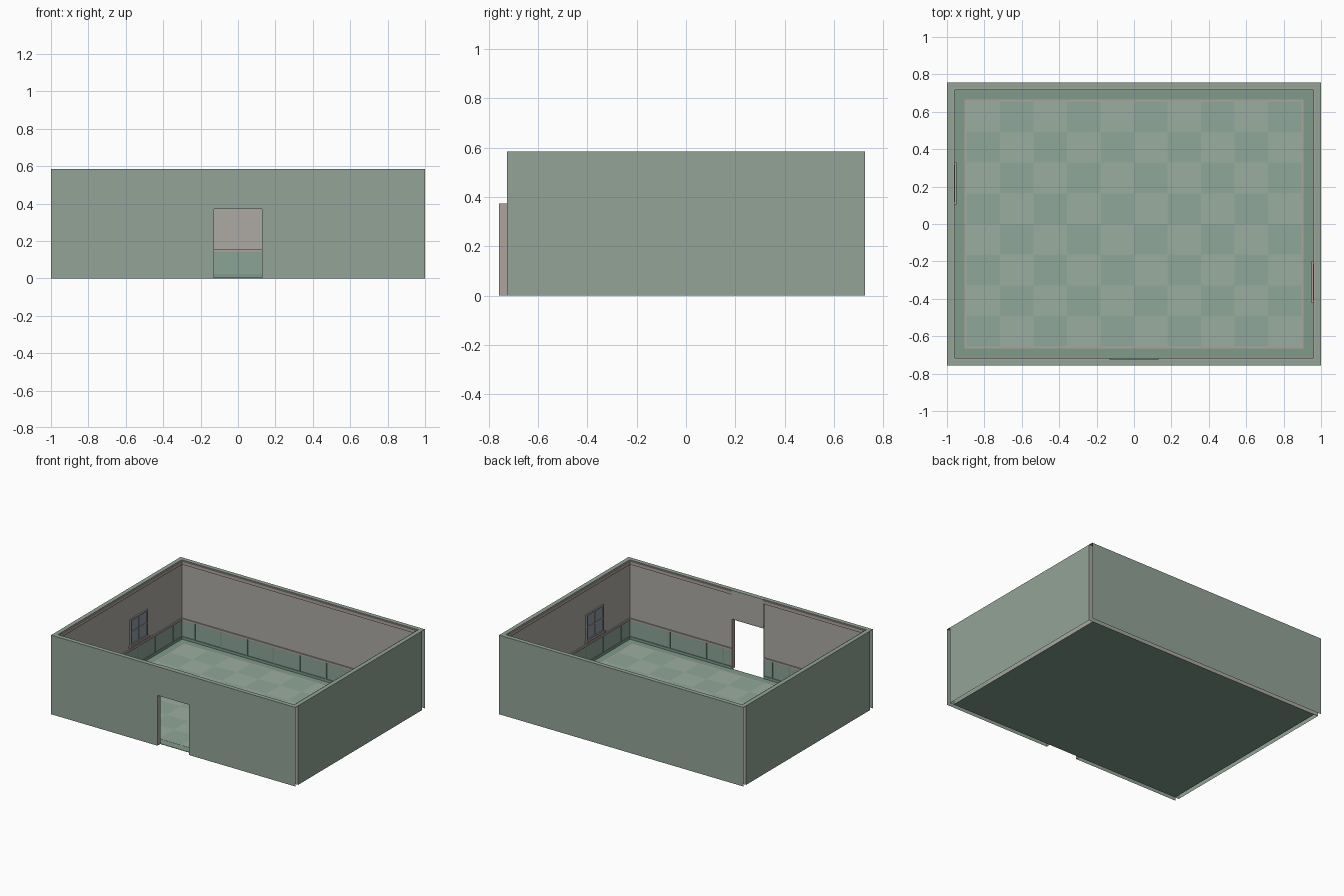
import bpy

if "Cube" in bpy.data.objects:
    bpy.data.objects.remove(bpy.data.objects["Cube"])

OX, OY, H = 1.0, 0.757, 0.585      # outer half sizes and wall height
IX, IY = 0.968, 0.725              # inner half sizes
DX, DZ = 0.131, 0.374              # doorway half width and height


def mat(name, r, g, b):
    m = bpy.data.materials.new(name)
    m.diffuse_color = (r, g, b, 1)
    m.use_nodes = True
    m.node_tree.nodes["Principled BSDF"].inputs["Base Color"].default_value = m.diffuse_color
    return m


GREEN = mat("wall_green", 0.29, 0.37, 0.31)
DARK = mat("dark_green", 0.21, 0.33, 0.26)
PANEL = mat("panel_green", 0.26, 0.37, 0.31)
TAUPE = mat("plaster", 0.42, 0.40, 0.37)
TRIM = mat("trim", 0.43, 0.37, 0.34)
LIGHT = mat("tile_light", 0.33, 0.42, 0.35)
MID = mat("tile_mid", 0.28, 0.39, 0.32)
GLASS = mat("glass", 0.27, 0.31, 0.38)
FRAME = mat("window_frame", 0.36, 0.35, 0.36)


def mesh(name, verts, faces, mats, index=None):
    me = bpy.data.meshes.new(name)
    me.from_pydata(verts, [], faces)
    for m in mats:
        me.materials.append(m)
    for i, p in enumerate(me.polygons):
        p.material_index = index[i] if index else 0
    ob = bpy.data.objects.new(name, me)
    bpy.context.collection.objects.link(ob)
    return ob


# Box faces: bottom, top, front, right, back, left
BOX = [(0, 3, 2, 1), (4, 5, 6, 7), (0, 1, 5, 4), (1, 2, 6, 5), (2, 3, 7, 6), (3, 0, 4, 7)]


def box(name, x, y, z, m, keep=range(6), inner=None):
    """Box from ranges; keep lists the faces made, inner is a face in plaster."""
    v = [(x[i], y[j], z[k]) for k in (0, 1) for i, j in ((0, 0), (1, 0), (1, 1), (0, 1))]
    return mesh(name, v, [BOX[f] for f in keep], [m, TAUPE],
                [1 if f == inner else 0 for f in keep])


# Walls, open at their ends and undersides
box("back_wall", (-OX, OX), (IY, OY), (0, H), GREEN, (1, 2, 4), 2)
box("left_wall", (-OX, -IX), (-IY, IY), (0, H), GREEN, (1, 3, 5), 3)
box("right_wall", (IX, OX), (-IY, IY), (0, H), GREEN, (1, 3, 5), 5)
box("front_wall_left", (-OX, -DX), (-OY, -IY), (0, H), GREEN, (1, 2, 4), 4)
box("front_wall_right", (DX, OX), (-OY, -IY), (0, H), GREEN, (1, 2, 4), 4)
box("door_lintel", (-DX, DX), (-OY, -IY + 0.004), (DZ, H), GREEN, (1, 2, 4), 4)

# Doorway lining: two jambs and a head
for n, s in (("left", -1), ("right", 1)):
    xs = sorted((s * DX, s * (DX - 0.002)))
    box("door_jamb_" + n, xs, (-OY, -IY + 0.006), (0, DZ), TRIM)
box("door_head", (-DX, DX), (-OY, -IY + 0.006), (DZ - 0.002, DZ), TRIM)


def place(wall, name, u, z, d, m, d0=0.0):
    """Box on the inner side of a wall: u along the wall, d out into the room."""
    x, y = {"back": (u, (IY - d, IY - d0)), "front": (u, (-IY + d0, -IY + d)),
            "left": ((-IX + d0, -IX + d), u), "right": ((IX - d, IX - d0), u)}[wall]
    return box(wall + "_" + name, x, y, z, m)


# Wall runs; the front one is broken by the doorway
RUNS = [("back", (-IX, IX)), ("front", (-IX, -DX)), ("front", (DX, IX)),
        ("left", (-IY, IY)), ("right", (-IY, IY))]
for wall, u in RUNS:
    place(wall, "wainscot", u, (0.0, 0.145), 0.003, PANEL)
    place(wall, "baseboard", u, (0.0, 0.022), 0.008, DARK)
    place(wall, "chair_rail", u, (0.143, 0.156), 0.009, TRIM)
    place(wall, "crown", u, (0.555, 0.580), 0.008, TRIM)

# Wainscot battens
BATTENS = {"back": [i * 0.215 for i in range(-4, 5)],
           "front": [s * v for s in (-1, 1) for v in (0.2, 0.34, 0.64)],
           "left": [i * 0.208 for i in range(-3, 4)],
           "right": [i * 0.208 for i in range(-3, 4)]}
for wall, centres in BATTENS.items():
    for c in centres:
        place(wall, "batten", (c - 0.006, c + 0.006), (0.022, 0.143), 0.006, DARK)

# Windows on the two side walls
for wall, c in (("left", 0.217), ("right", -0.31)):
    w, z0, z1, t = 0.1, 0.18, 0.376, 0.01
    place(wall, "window_glass", (c - w, c + w), (z0, z1), 0.003, GLASS)
    for s in (-1, 1):
        e = sorted((c + s * w, c + s * (w - t)))
        place(wall, "window_stile", e, (z0, z1), 0.010, FRAME)
    place(wall, "window_top", (c - w, c + w), (z1 - t, z1), 0.010, FRAME)
    place(wall, "window_bottom", (c - w, c + w), (z0, z0 + t), 0.010, FRAME)
    zm = (z0 + z1) / 2
    place(wall, "window_bar_upright", (c - 0.004, c + 0.004), (z0, z1), 0.008, FRAME)
    place(wall, "window_bar_level", (c - w, c + w), (zm - 0.004, zm + 0.004), 0.008, FRAME)
    place(wall, "window_sill", (c - 0.112, c + 0.112), (z0 - 0.01, z0), 0.018, TRIM)

# Floor slab with dark border, a pale inlay line and a chequered field
box("floor", (-IX, IX), (-IY, IY), (0, 0.003), DARK)
FX, FY, L = 0.905, 0.665, 0.010
for s in (-1, 1):
    box("inlay_side", sorted((s * FX, s * (FX - L))), (-FY, FY), (0.003, 0.004), TRIM)
    box("inlay_end", (-FX + L, FX - L), sorted((s * FY, s * (FY - L))), (0.003, 0.004), TRIM)
NX, NY = 10, 8
fx, fy = FX - L, FY - L
grid = [(-fx + 2 * fx * i / NX, -fy + 2 * fy * j / NY, 0.004)
        for j in range(NY + 1) for i in range(NX + 1)]
cells = [(i, j) for j in range(NY) for i in range(NX)]
a = NX + 1
mesh("floor_tiles", grid,
     [(j * a + i, j * a + i + 1, (j + 1) * a + i + 1, (j + 1) * a + i) for i, j in cells],
     [LIGHT, MID], [(i + j + 1) % 2 for i, j in cells])
